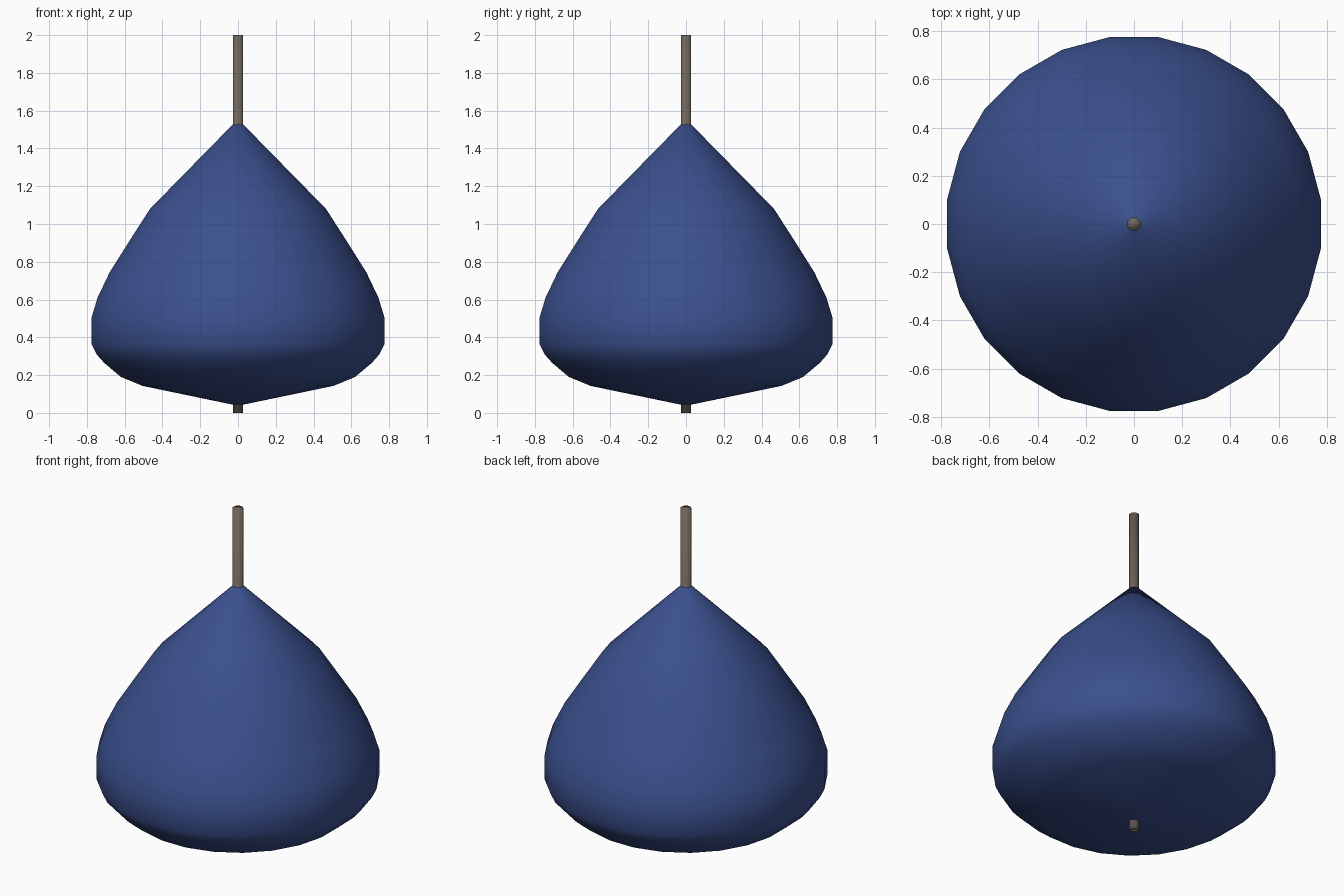
import bpy, bmesh
from math import cos, sin, pi

cube = bpy.data.objects.get("Cube")
if cube:
    bpy.data.objects.remove(cube, do_unlink=True)


def make_material(name, rgb):
    mat = bpy.data.materials.new(name)
    mat.use_nodes = True
    color = (*rgb, 1.0)
    mat.diffuse_color = color
    mat.node_tree.nodes["Principled BSDF"].inputs["Base Color"].default_value = color
    return mat


def lathe(name, profile, sides, mat):
    """Turn a (radius, height) profile around z, closing both ends."""
    bm = bmesh.new()
    rings = []
    for r, z in profile:
        angles = [2 * pi * (i + 0.5) / sides for i in range(sides)]
        rings.append([bm.verts.new((r * cos(a), r * sin(a), z)) for a in angles])
    for low, high in zip(rings, rings[1:]):
        for i in range(sides):
            j = (i + 1) % sides
            bm.faces.new((low[i], low[j], high[j], high[i]))
    bm.faces.new(rings[0][::-1])
    bm.faces.new(rings[-1])
    for face in bm.faces:
        face.smooth = True
    mesh = bpy.data.meshes.new(name)
    bm.to_mesh(mesh)
    bm.free()
    mesh.materials.append(mat)
    obj = bpy.data.objects.new(name, mesh)
    bpy.context.collection.objects.link(obj)
    return obj


blue = make_material("deep blue", (0.043, 0.080, 0.270))
brown = make_material("grey brown", (0.155, 0.125, 0.098))

# Bulbous body, pointed at the top and shallow underneath
body_profile = [
    (0.025, 0.043), (0.51, 0.143), (0.625, 0.19), (0.715, 0.265),
    (0.755, 0.31), (0.782, 0.365), (0.782, 0.505), (0.75, 0.61),
    (0.685, 0.745), (0.58, 0.91), (0.47, 1.08), (0.025, 1.53),
]
lathe("body", body_profile, 24, blue)

# Thin rod running through the whole body
lathe("rod", [(0.03, 0.0), (0.03, 2.0)], 8, brown)
